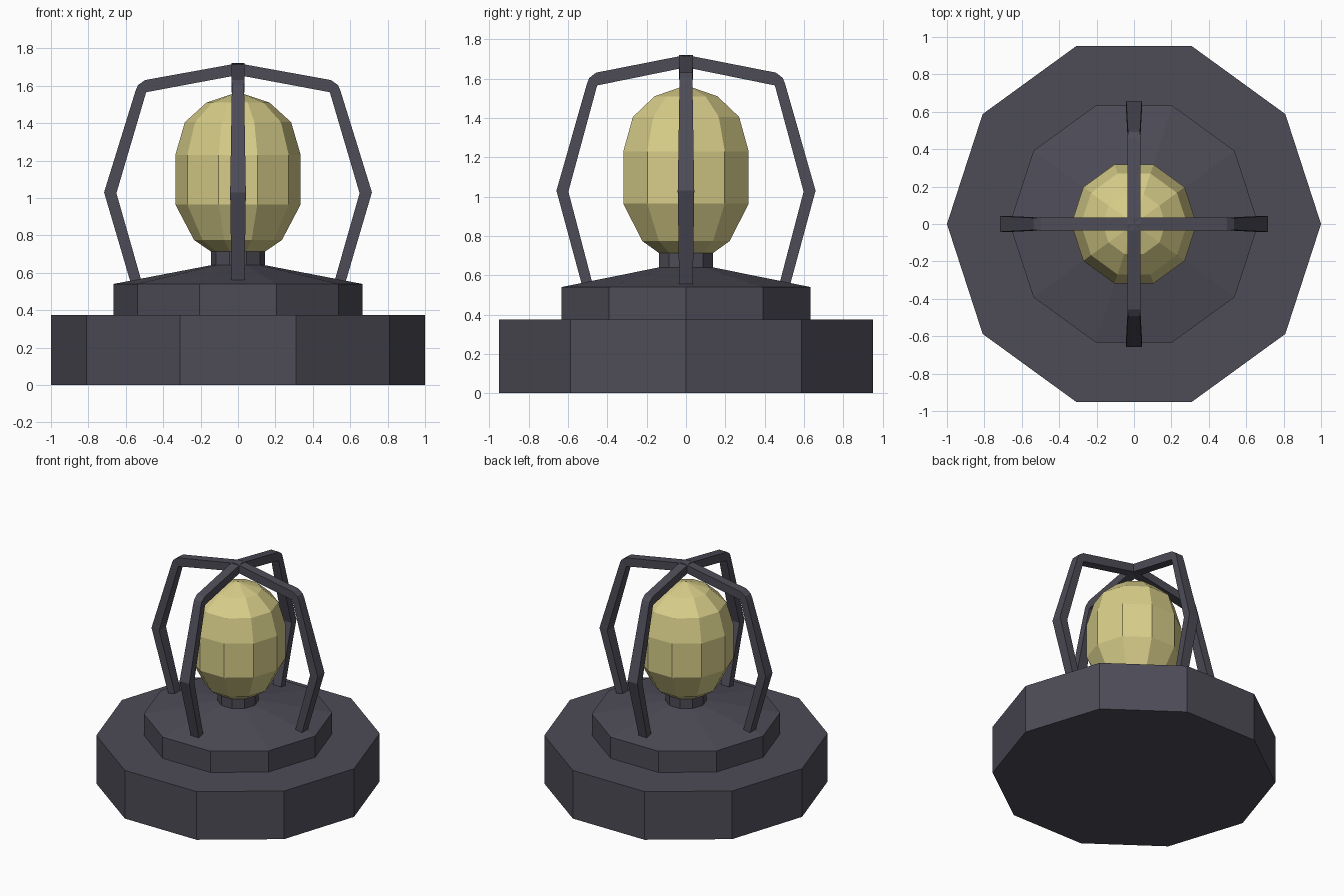
import bpy, bmesh
from math import cos, sin, pi

if "Cube" in bpy.data.objects:
    bpy.data.objects.remove(bpy.data.objects["Cube"])

SIDES = 10


def material(name, rgb):
    m = bpy.data.materials.new(name)
    m.diffuse_color = (*rgb, 1)
    m.use_nodes = True
    m.node_tree.nodes["Principled BSDF"].inputs["Base Color"].default_value = m.diffuse_color
    return m


metal = material("dark_metal", (0.075, 0.072, 0.095))
glass = material("yellow_glass", (0.68, 0.61, 0.25))


def finish(name, bm, mat):
    bmesh.ops.recalc_face_normals(bm, faces=bm.faces[:])
    me = bpy.data.meshes.new(name)
    bm.to_mesh(me)
    bm.free()
    me.materials.append(mat)
    ob = bpy.data.objects.new(name, me)
    bpy.context.collection.objects.link(ob)
    return ob


def loft(name, rings, mat):
    """Skin a list of vertex-coordinate rings and cap both ends."""
    bm = bmesh.new()
    vs = [[bm.verts.new(p) for p in ring] for ring in rings]
    n = len(vs[0])
    for a, b in zip(vs, vs[1:]):
        for i in range(n):
            j = (i + 1) % n
            bm.faces.new((a[i], a[j], b[j], b[i]))
    bm.faces.new(vs[0])
    bm.faces.new(vs[-1])
    bmesh.ops.remove_doubles(bm, verts=bm.verts[:], dist=1e-5)
    return finish(name, bm, mat)


def turned(name, profile, mat):
    """Ten-sided turned solid from (radius, height) points."""
    rings = [[(r * cos(2 * pi * i / SIDES), r * sin(2 * pi * i / SIDES), z)
              for i in range(SIDES)] for r, z in profile]
    return loft(name, rings, mat)


# Base, stepped collar with sloped top, and neck
turned("base", [(1, 0), (1, 0.375)], metal)
turned("collar", [(0.665, 0.37), (0.665, 0.54), (0.145, 0.64)], metal)
turned("neck", [(0.145, 0.62), (0.145, 0.715)], metal)

# Glass bulb
turned("bulb", [(0.14, 0.71), (0.235, 0.775), (0.335, 0.965), (0.335, 1.23),
                (0.284, 1.405), (0.168, 1.51), (0.002, 1.565)], glass)

# Cage arches: outer (u, z), inner (u, z), half width, from foot to crown
HALF = [(0.575, 0.55, 0.518, 0.562, 0.035),
        (0.716, 1.03, 0.650, 1.025, 0.042),
        (0.548, 1.572, 0.492, 1.562, 0.033),
        (0.535, 1.603, 0.490, 1.564, 0.033),
        (0.497, 1.63, 0.486, 1.566, 0.034),
        (0.0, 1.72, 0.0, 1.657, 0.035)]
path = HALF + [(-a, b, -c, d, w) for a, b, c, d, w in HALF[-2::-1]]


def arch(name, scale, along_y):
    rings = []
    for uo, zo, ui, zi, w in path:
        ring = [(uo * scale, -w, zo), (uo * scale, w, zo),
                (ui * scale, w, zi), (ui * scale, -w, zi)]
        rings.append([(-y, x, z) if along_y else (x, y, z) for x, y, z in ring])
    loft(name, rings, metal)


arch("cage_arch_side", 1.0, False)
arch("cage_arch_front", 0.92, True)
